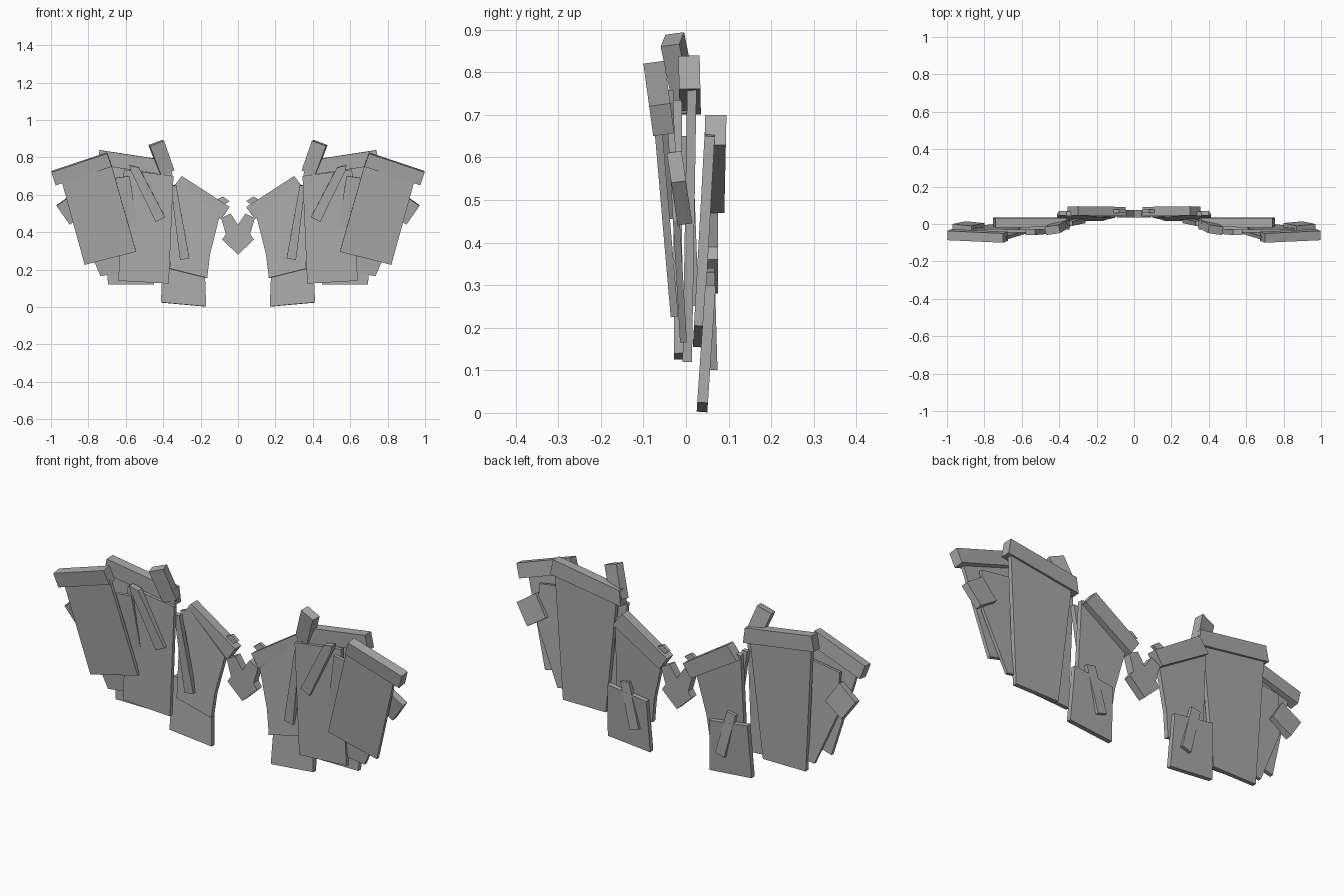
import bpy, bmesh
from mathutils import Vector

if "Cube" in bpy.data.objects:
    bpy.data.objects.remove(bpy.data.objects["Cube"], do_unlink=True)

grey = bpy.data.materials.new("plain grey")
grey.use_nodes = True
grey.diffuse_color = (0.4, 0.4, 0.4, 1)
grey.node_tree.nodes["Principled BSDF"].inputs["Base Color"].default_value = grey.diffuse_color


def make_slab(name, corners, thickness):
    """Solid slab: front outline pushed backwards along its own normal."""
    bm = bmesh.new()
    pts = [Vector(c) for c in corners]
    normal = Vector((0, 0, 0))
    for a, b in zip(pts, pts[1:] + pts[:1]):
        normal += a.cross(b)
    normal.normalize()
    if normal.y < 0:
        normal = -normal
    front = [bm.verts.new(p) for p in pts]
    back = [bm.verts.new(p + normal * thickness) for p in pts]
    bm.faces.new(front)
    bm.faces.new(back[::-1])
    for i in range(len(pts)):
        j = (i + 1) % len(pts)
        bm.faces.new((front[j], front[i], back[i], back[j]))
    bmesh.ops.recalc_face_normals(bm, faces=bm.faces)
    mesh = bpy.data.meshes.new(name)
    bm.to_mesh(mesh)
    bm.free()
    mesh.materials.append(grey)
    obj = bpy.data.objects.new(name, mesh)
    bpy.context.collection.objects.link(obj)


def pair(name, outline, top, bottom, thickness, turn=0.0):
    """Mirrored slabs; y runs from top to bottom, turn leans it with x."""
    high = max(z for x, z in outline)
    low = min(z for x, z in outline)
    mid = sum(x for x, z in outline) / len(outline)
    for side, s in (("left", 1), ("right", -1)):
        pts = [(s * x, bottom + (top - bottom) * (z - low) / (high - low) + turn * (x - mid), z)
               for x, z in outline]
        make_slab(side + "_" + name, pts, thickness)


# Outer wing section
pair("outer_bar", [(.70, .82), (.998, .72), (.975, .65), (.675, .75)], -.10, -.077, .05)
pair("outer_plate", [(.68, .77), (.945, .68), (.82, .225), (.545, .295)], -.083, -.036, .018)
pair("outer_back_plate", [(.58, .70), (.86, .66), (.86, .45), (.735, .165), (.5, .2)], -.045, -.014, .016)
pair("outer_block", [(.87, .61), (.97, .54), (.90, .44), (.80, .505)], -.045, -.02, .035)

# Middle wing section
pair("middle_bar", [(.36, .78), (.74, .838), (.755, .76), (.35, .70)], -.018, -.015, .05)
pair("middle_back_plate", [(.38, .74), (.735, .78), (.695, .12), (.45, .12)], .003, -.008, .022)
pair("middle_front_plate", [(.345, .70), (.61, .735), (.64, .14), (.37, .125)], -.03, -.028, .02)
pair("front_rod", [(.53, .745), (.58, .757), (.575, .73), (.44, .455), (.39, .48)], -.06, -.045, .03)
pair("top_post", [(.395, .888), (.47, .86), (.41, .70), (.34, .73)], -.05, -.025, .045, -.2)

# Inner wing section
pair("inner_bar", [(.30, .70), (.045, .535), (.09, .47), (.355, .63)], .045, .04, .05)
pair("inner_plate", [(.36, .65), (.30, .66), (.10, .48), (.15, .28), (.165, .155), (.365, .205)], .044, .016, .024)
pair("lower_plate", [(.40, .30), (.18, .27), (.17, .003), (.412, .025)], .045, .025, .025)
pair("inner_spike", [(.33, .65), (.36, .65), (.31, .25), (.26, .26)], -.01, .005, .025)
pair("back_rod", [(.28, .34), (.33, .33), (.27, .10), (.22, .115)], .045, .052, .022)
pair("small_tab", [(.08, .59), (.16, .55), (.13, .51), (.045, .565)], .06, .06, .018)

# Central chevron joining both wings
half = [(.085, .36), (.065, .39), (.09, .475), (.04, .50)]
outline = [(0, .28)] + half + [(0, .44)] + [(-x, z) for x, z in reversed(half)]
make_slab("centre_chevron", [(x, .035, z) for x, z in outline], .04)
